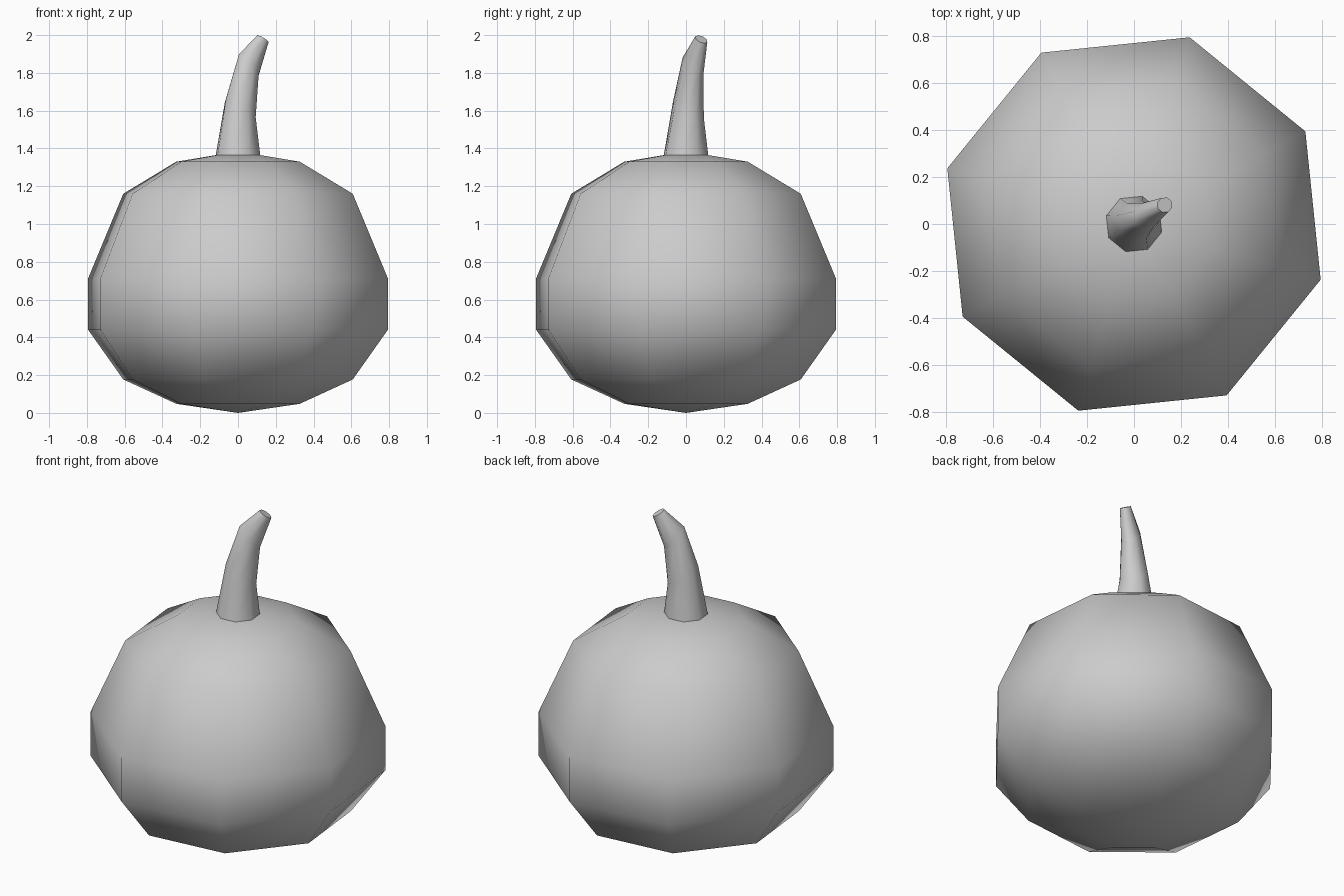
import bpy, bmesh, math

if "Cube" in bpy.data.objects:
    bpy.data.objects.remove(bpy.data.objects["Cube"])

SIDES = 8
PHASE = math.radians(28.4)      # rotation of every octagonal ring
BEND = math.atan2(0.08, 0.13)   # heading the stem leans towards


def ring(bm, cx, cy, z, r, slope=0.0):
    """Octagon around (cx, cy), sheared down along the bend by slope."""
    verts = []
    for i in range(SIDES):
        a = PHASE + i * math.tau / SIDES
        dz = -slope * r * math.cos(a - BEND)
        verts.append(bm.verts.new((cx + r * math.cos(a), cy + r * math.sin(a), z + dz)))
    return verts


def bridge(bm, low, high):
    for i in range(SIDES):
        j = (i + 1) % SIDES
        bm.faces.new((low[i], low[j], high[j], high[i])).smooth = True


def fan(bm, loop, z, up):
    tip = bm.verts.new((0, 0, z))
    for i in range(SIDES):
        a, b = loop[i], loop[(i + 1) % SIDES]
        bm.faces.new((a, b, tip) if up else (b, a, tip)).smooth = True


def finish(bm, name):
    mesh = bpy.data.meshes.new(name)
    bm.to_mesh(mesh)
    bm.free()
    obj = bpy.data.objects.new(name, mesh)
    bpy.context.collection.objects.link(obj)


# Rounded gourd body: (radius, height) profile
profile = [(0.341, 0.048), (0.634, 0.177), (0.828, 0.44), (0.828, 0.712),
           (0.634, 1.16), (0.341, 1.33), (0.122, 1.365)]
bm = bmesh.new()
rings = [ring(bm, 0, 0, z, r) for r, z in profile]
for low, high in zip(rings, rings[1:]):
    bridge(bm, low, high)
fan(bm, rings[0], 0.0, False)
fan(bm, rings[-1], 1.368, True)
finish(bm, "gourd_body")

# Curved tapering stem: (x, y, z, radius, slope)
path = [(0, 0, 1.363, 0.123, 0), (0.012, 0.013, 1.605, 0.085, 0.7),
        (0.055, 0.037, 1.835, 0.057, 1.1), (0.131, 0.081, 1.978, 0.033, 0.65)]
bm = bmesh.new()
rings = [ring(bm, *p) for p in path]
for low, high in zip(rings, rings[1:]):
    bridge(bm, low, high)
bm.faces.new(rings[-1])         # flat cut tip
finish(bm, "stem")
